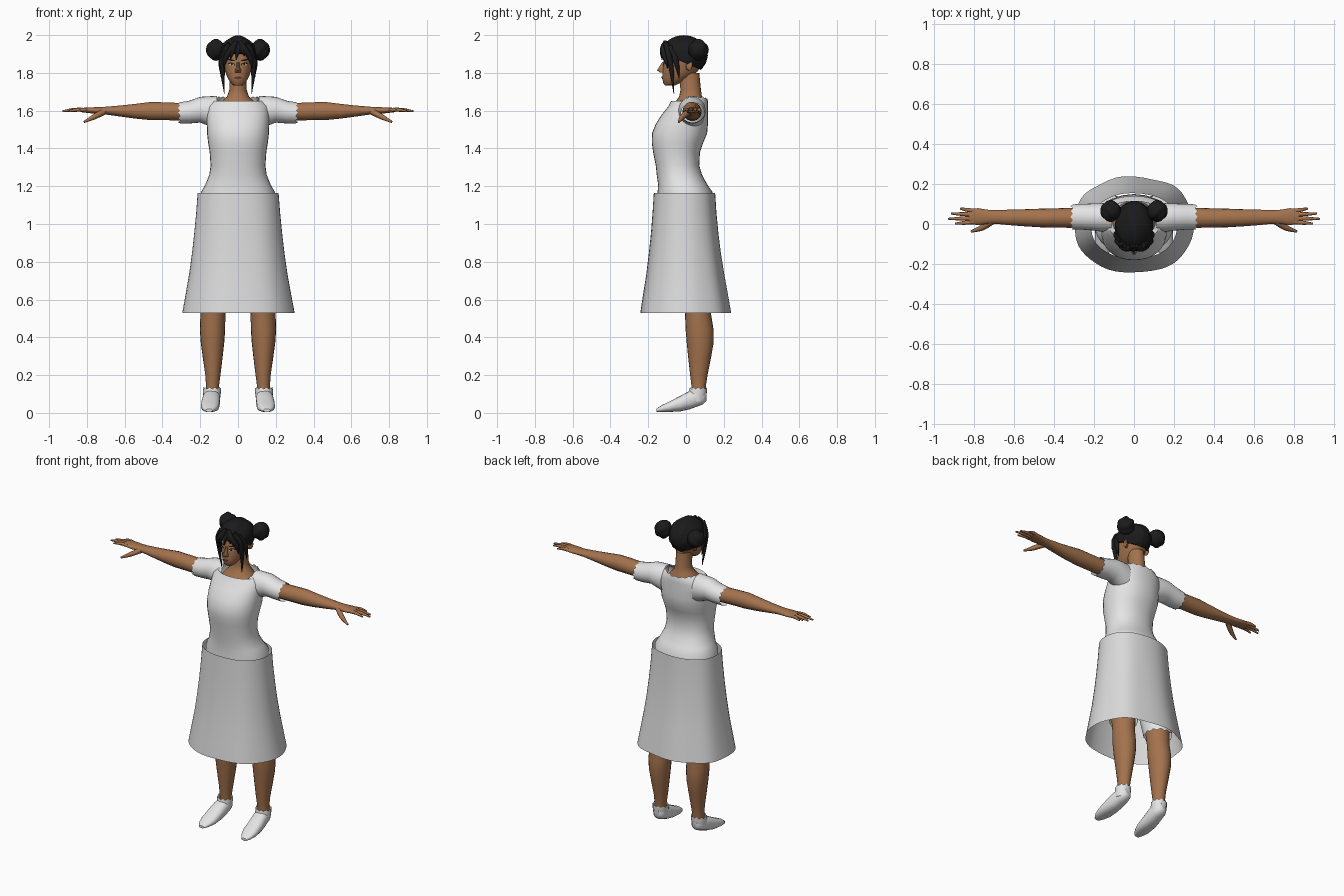
import bpy, bmesh, math
from mathutils import Vector
from mathutils.bvhtree import BVHTree


def material(name, rgb):
    m = bpy.data.materials.new(name)
    m.diffuse_color = (*rgb, 1)
    return m


SKIN = material("brown skin", (0.37, 0.17, 0.075))
HAIR = material("black hair", (0.011, 0.011, 0.012))
SHIRT = material("white cloth", (0.78, 0.78, 0.78))
SKIRT = material("pale grey cloth", (0.70, 0.70, 0.70))
LIP = material("dark brown lips", (0.13, 0.04, 0.025))
EYE = material("eye white", (0.55, 0.48, 0.42))


def make(name, bm, mat, mirror=False):
    bmesh.ops.recalc_face_normals(bm, faces=bm.faces)
    me = bpy.data.meshes.new(name)
    bm.to_mesh(me)
    bm.free()
    me.materials.append(mat)
    ob = bpy.data.objects.new(name, me)
    bpy.context.collection.objects.link(ob)
    if mirror:
        ob.modifiers.new("Mirror", "MIRROR").use_clip = False
    return ob


def loft(name, rings, axis, mat, n=20, p=1.0, caps=(True, True), mirror=False,
         jag=0, tilt=0, saddle=0, folds=None):
    """Rings are (position on axis, centre a, centre b, radius a, radius b)."""
    bm = bmesh.new()
    rows = []
    for i, (t, a, b, ra, rb) in enumerate(rings):
        row = []
        last = i == len(rings) - 1
        for k in range(n):
            th = 2 * math.pi * k / n
            c, s = math.cos(th), math.sin(th)
            u = math.copysign(abs(c) ** p, c)
            v = math.copysign(abs(s) ** p, s)
            f = 1 + folds(th, i / (len(rings) - 1)) if folds else 1
            tt = t
            if last:
                tt += jag * (-1) ** k + tilt * v + saddle * u * u
            pa, pb = a + ra * u * f, b + rb * v * f
            co = {"x": (tt, pa, pb), "y": (pa, tt, pb), "z": (pa, pb, tt)}[axis]
            row.append(bm.verts.new(co))
        rows.append(row)
    for r0, r1 in zip(rows, rows[1:]):
        for k in range(n):
            j = (k + 1) % n
            bm.faces.new((r0[k], r0[j], r1[j], r1[k]))
    for row, on in zip((rows[0], rows[-1]), caps):
        if on:
            bm.faces.new(row)
    return make(name, bm, mat, mirror)


def strand(name, pts, radii, mat, mirror=False):
    """Tapered tube through a few points."""
    cu = bpy.data.curves.new(name, "CURVE")
    cu.dimensions = "3D"
    cu.bevel_depth, cu.bevel_resolution, cu.resolution_u = 1, 2, 5
    cu.use_fill_caps = True
    sp = cu.splines.new("BEZIER")
    sp.bezier_points.add(len(pts) - 1)
    for bp, co, r in zip(sp.bezier_points, pts, radii):
        bp.co, bp.radius = co, r
        bp.handle_left_type = bp.handle_right_type = "AUTO"
    ob = bpy.data.objects.new(name, cu)
    bpy.context.collection.objects.link(ob)
    me = bpy.data.meshes.new_from_object(ob.evaluated_get(bpy.context.evaluated_depsgraph_get()))
    bpy.data.objects.remove(ob)
    bm = bmesh.new()
    bm.from_mesh(me)
    me.materials.clear()
    return make(name, bm, mat, mirror)


# shirt: body, then sleeves
loft("shirt_body", [(1.10, 0, -.005, .195, .145), (1.17, 0, -.005, .195, .145),
                    (1.21, 0, -.018, .172, .130), (1.26, 0, -.035, .152, .120),
                    (1.31, 0, -.045, .145, .115), (1.38, 0, -.050, .150, .124),
                    (1.43, 0, -.045, .158, .136), (1.48, 0, -.034, .164, .146),
                    (1.53, 0, -.022, .165, .138), (1.58, 0, -.006, .165, .122),
                    (1.625, 0, .012, .162, .104), (1.65, 0, .018, .135, .098),
                    (1.638, 0, .020, .108, .092)],
     "z", SHIRT, n=32, p=.9, caps=(False, False), jag=.004, tilt=.025, saddle=.028)
loft("sleeve", [(.11, .030, 1.590, .070, .088), (.155, .032, 1.598, .072, .078),
                (.20, .035, 1.605, .068, .068), (.26, .036, 1.592, .064, .060),
                (.312, .036, 1.587, .062, .056)],
     "x", SHIRT, n=24, caps=(False, False), mirror=True, jag=.006)

# open flared skirt with soft folds
loft("skirt", [(1.165, 0, -.008, .215, .163), (1.06, 0, -.008, .223, .170),
               (.95, 0, -.007, .234, .180), (.84, 0, -.006, .247, .193),
               (.73, 0, -.004, .263, .209), (.62, 0, -.003, .283, .228),
               (.53, 0, -.002, .300, .243)],
     "z", SKIRT, n=48, p=.88, caps=(False, False),
     folds=lambda th, u: .022 * (math.cos(7 * th + .5) - 1) * (.35 + .65 * u) * (.4 + .6 * max(0, math.sin(th))))

# shorts under the skirt
loft("shorts_hips", [(.82, 0, .03, .17, .10), (.92, 0, .02, .19, .13),
                     (1.10, 0, 0, .190, .14)], "z", SHIRT, caps=(True, True))
loft("shorts_leg", [(.90, .10, .03, .095, .11), (.75, .115, .045, .09, .10),
                    (.585, .132, .062, .082, .086)], "z", SHIRT,
     n=24, caps=(True, False), mirror=True, jag=.006)

# legs and pointed shoes
loft("leg", [(.08, .137, .068, .034, .036), (.14, .135, .067, .034, .038),
             (.20, .133, .068, .040, .046), (.29, .134, .072, .052, .060),
             (.37, .135, .075, .062, .071), (.44, .135, .072, .067, .074),
             (.52, .133, .064, .066, .069), (.62, .130, .058, .070, .075),
             (.85, .11, .03, .085, .09)], "z", SKIN, mirror=True)
loft("shoe", [(-.157, .153, .013, .018, .008), (-.13, .151, .022, .036, .018),
              (-.09, .148, .032, .048, .027), (-.03, .145, .049, .049, .041),
              (.02, .141, .068, .047, .049), (.06, .138, .080, .044, .046),
              (.09, .137, .085, .036, .040), (.108, .137, .090, .018, .026)],
     "y", SHIRT, n=20, p=.85, mirror=True)
loft("shoe_collar", [(.06, .139, .055, .042, .045), (.105, .138, .062, .047, .048),
                     (.132, .137, .065, .047, .046)],
     "z", SHIRT, n=20, caps=(True, False), mirror=True, jag=.005)

# arms, palms, fingers, thumbs
loft("arm", [(.20, .033, 1.595, .050, .050), (.32, .031, 1.595, .050, .047),
             (.40, .030, 1.597, .048, .048), (.46, .030, 1.598, .047, .049),
             (.54, .031, 1.597, .043, .040), (.62, .033, 1.598, .039, .030),
             (.69, .035, 1.600, .034, .022), (.73, .036, 1.600, .035, .019),
             (.78, .037, 1.602, .042, .016), (.825, .038, 1.603, .039, .012)],
     "x", SKIN, n=18, mirror=True)
for name, y0, y1, tip in (("index", .010, .002, .895), ("middle", .028, .026, .93),
                          ("ring", .047, .052, .915), ("little", .065, .077, .87)):
    strand(name + "_finger", [(.80, y0, 1.603), ((.80 + tip) / 2, (y0 + y1) / 2, 1.605), (tip, y1, 1.597)],
           (.011, .010, .005), SKIN, True)
strand("thumb", [(.71, .015, 1.595), (.76, -.018, 1.568), (.815, -.038, 1.540)],
       (.018, .015, .006), SKIN, True)

# neck with upper chest
loft("neck", [(1.56, 0, .00, .12, .095), (1.615, 0, .013, .115, .090),
              (1.645, 0, .020, .090, .078), (1.675, 0, .024, .058, .060),
              (1.71, 0, .025, .046, .054), (1.80, 0, .015, .046, .055)],
     "z", SKIN)

# head
head = loft("head", [(1.732, 0, -.085, .022, .024), (1.745, 0, -.078, .038, .042),
                     (1.775, 0, -.052, .056, .074), (1.81, 0, -.030, .069, .094),
                     (1.85, 0, -.018, .077, .101), (1.89, 0, -.012, .081, .106),
                     (1.93, 0, -.010, .077, .103), (1.965, 0, -.010, .055, .075)],
            "z", SKIN, n=28, p=.95)
nose = loft("nose", [(1.802, 0, -.122, .017, .016), (1.814, 0, -.126, .016, .029),
                     (1.832, 0, -.122, .009, .021), (1.858, 0, -.114, .007, .012)],
            "z", SKIN, n=10)
loft("ear", [(.066, .012, 1.835, .014, .022), (.082, .018, 1.84, .017, .027),
             (.088, .022, 1.843, .010, .018)], "x", SKIN, n=12, mirror=True)

# painted face details, laid onto the head surface
hb = bmesh.new()
hb.from_mesh(head.data)
tree = BVHTree.FromBMesh(hb)


def face_patch(name, x, z, w, h, mat, slope=0, lift=.003, mirror=True):
    bm = bmesh.new()

    def vert(u, v):
        px, pz = x + w * u, z + h * v + slope * u * w
        hit = tree.ray_cast(Vector((px, -1, pz)), Vector((0, 1, 0)))[0]
        return bm.verts.new((px, hit.y - lift, pz))
    mid = vert(0, 0)
    rim = [vert(math.cos(k * math.pi / 6), math.sin(k * math.pi / 6)) for k in range(12)]
    for k in range(12):
        bm.faces.new((mid, rim[k], rim[(k + 1) % 12]))
    ob = make(name, bm, mat, mirror)
    if sum(f.normal.y for f in ob.data.polygons) > 0:
        ob.data.flip_normals()


face_patch("eyelash", .034, 1.846, .019, .0085, HAIR, .15)
face_patch("eye_white", .034, 1.843, .014, .0055, EYE, .1, .0045)
face_patch("iris", .033, 1.844, .0055, .006, HAIR, 0, .006)
face_patch("eyebrow", .036, 1.868, .021, .0045, HAIR, .2)
face_patch("lips", 0, 1.774, .021, .008, LIP, mirror=False)

# hair cap with combed ridges, cut along a sloping hairline
bm = bmesh.new()
bmesh.ops.create_uvsphere(bm, u_segments=48, v_segments=24, radius=1)
for v in bm.verts:
    x, y, z = v.co
    r = 1 + .022 * math.cos(8 * math.atan2(x, z + .35) + 3 * y)
    v.co = (.097 * x * r, -.012 + .126 * y * r, 1.892 + .105 * z * r)
cut = bmesh.ops.bisect_plane(bm, geom=bm.verts[:] + bm.edges[:] + bm.faces[:],
                             plane_co=(0, -.11, 1.898), plane_no=(0, .40, .92), clear_inner=True)
bmesh.ops.holes_fill(bm, edges=[e for e in bm.edges if e.is_boundary], sides=0)
make("hair_cap", bm, HAIR)

# twisted hair buns
bm = bmesh.new()
bmesh.ops.create_uvsphere(bm, u_segments=32, v_segments=18, radius=1)
for v in bm.verts:
    x, y, z = v.co
    r = .052 * (1 + .07 * math.cos(4 * math.atan2(y, x) + 5 * z) * (1 - z * z))
    v.co = (.117 + r * z, .065 + r * x, 1.922 + r * y * 1.05)
make("hair_bun", bm, HAIR, True)

# fringe and long side locks
strand("side_lock", [(.045, -.105, 1.955), (.078, -.090, 1.89), (.081, -.075, 1.80), (.072, -.064, 1.69)],
       (.016, .017, .012, .002), HAIR, True)
strand("short_lock", [(.06, -.085, 1.94), (.088, -.055, 1.87), (.088, -.035, 1.77)],
       (.016, .016, .002), HAIR, True)
strand("swept_fringe", [(.008, -.108, 1.965), (.035, -.121, 1.925), (.066, -.108, 1.875), (.074, -.098, 1.825)],
       (.012, .018, .014, .002), HAIR, True)
for i, (x0, x1, z1) in enumerate(((.012, -.012, 1.868), (-.015, -.040, 1.872), (.012, .035, 1.890))):
    strand(f"fringe_{i + 1}", [(x0, -.105, 1.962), ((x0 + x1) / 2, -.125, 1.92), (x1, -.127, z1)],
           (.012, .014, .002), HAIR)

# smooth shading with sharp creases kept
for ob in bpy.context.scene.objects:
    ob.select_set(True)
    bpy.context.view_layer.objects.active = ob
bpy.ops.object.shade_smooth_by_angle(angle=math.radians(45))
